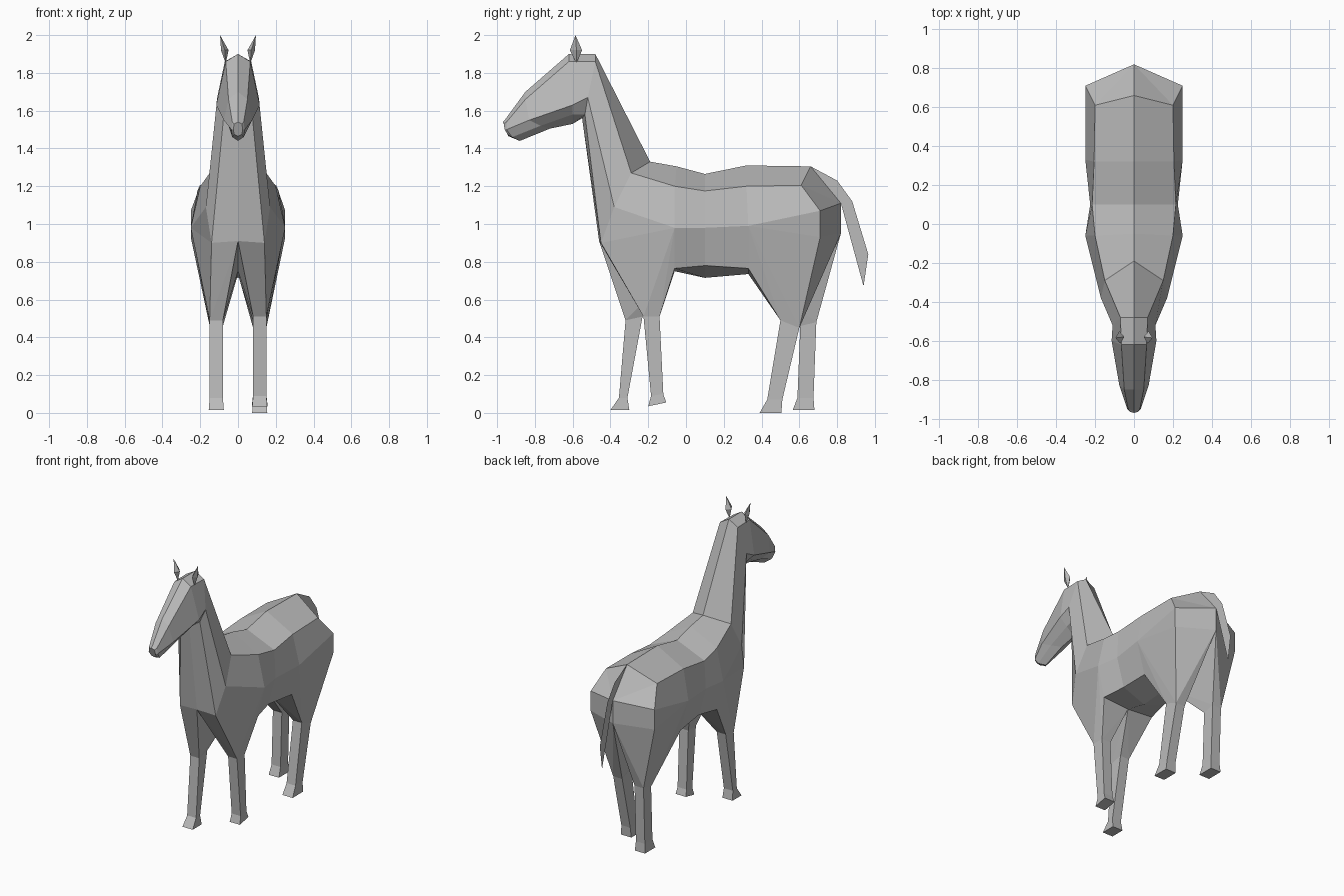
import bpy
import bmesh
from mathutils import Vector

default = bpy.data.objects.get("Cube")
if default:
    bpy.data.objects.remove(default, do_unlink=True)

# One plain grey coat
COAT = (0.5, 0.5, 0.5, 1.0)
coat = bpy.data.materials.new("grey_coat")
coat.use_nodes = True
coat.diffuse_color = COAT
coat.node_tree.nodes["Principled BSDF"].inputs["Base Color"].default_value = COAT


def finish(name, bm):
    """Clean up a bmesh and turn it into a flat shaded object."""
    bmesh.ops.remove_doubles(bm, verts=bm.verts, dist=0.0005)
    bmesh.ops.dissolve_degenerate(bm, edges=bm.edges, dist=0.0005)
    bmesh.ops.recalc_face_normals(bm, faces=bm.faces)
    mesh = bpy.data.meshes.new(name)
    bm.to_mesh(mesh)
    bm.free()
    mesh.materials.append(coat)
    obj = bpy.data.objects.new(name, mesh)
    bpy.context.collection.objects.link(obj)
    return obj


def bridge(bm, loops):
    """Join consecutive closed loops of vertices with quads."""
    for first, second in zip(loops, loops[1:]):
        count = len(first)
        for i in range(count):
            j = (i + 1) % count
            bm.faces.new((first[i], first[j], second[j], second[i]))


def mirrored_ring(half):
    """Half outline from top centre to bottom centre, completed on the other side."""
    other = [(-x, y, z) for x, y, z in half[-2:0:-1]]
    return list(half) + other


def loft(name, halves, cap_last=False):
    bm = bmesh.new()
    loops = [[bm.verts.new(p) for p in mirrored_ring(h)] for h in halves]
    bridge(bm, loops)
    if cap_last:
        bm.faces.new(loops[-1])
    return finish(name, bm)


def hull(name, points):
    bm = bmesh.new()
    verts = [bm.verts.new(p) for p in points]
    result = bmesh.ops.convex_hull(bm, input=verts)
    loose = [v for v in result["geom_interior"] if isinstance(v, bmesh.types.BMVert)]
    bmesh.ops.delete(bm, geom=loose, context="VERTS")
    return finish(name, bm)


# Half outlines: crest, upper side, widest side, lower side, underside
shoulder = [(0, -.19, 1.33), (.15, -.29, 1.27), (.17, -.38, 1.09),
            (.14, -.45, .90), (0, -.46, .91)]
girth = [(0, -.05, 1.305), (.20, -.06, 1.20), (.25, -.06, .98),
         (.20, -.06, .765), (0, -.06, .75)]
waist = [(0, .10, 1.265), (.215, .10, 1.175), (.225, .10, .98),
         (.17, .10, .78), (0, .10, .715)]
loin = [(0, .32, 1.31), (.205, .32, 1.20), (.25, .33, .99),
        (.19, .33, .765), (0, .33, .735)]
croup = [(0, .66, 1.305), (.20, .61, 1.205), (.25, .71, 1.07),
         (.25, .71, .93), (0, .80, .94)]
dock, seat = (0, .82, 1.11), (0, .82, .95)
rump = [dock, dock, dock, seat, seat]
loft("body", [shoulder, girth, waist, loin, croup, rump])

# Neck and head
throat = [(0, -.48, 1.90), (.07, -.48, 1.86), (.11, -.52, 1.67),
          (.075, -.535, 1.58), (0, -.55, 1.56)]
brow = [(0, -.62, 1.90), (.065, -.62, 1.86), (.115, -.60, 1.63),
        (.06, -.60, 1.58), (0, -.60, 1.53)]
bridge_of_nose = [(0, -.85, 1.70), (.05, -.85, 1.66), (.075, -.83, 1.55),
                  (.05, -.77, 1.52), (0, -.72, 1.505)]
muzzle = [(0, -.96, 1.55), (.03, -.95, 1.54), (.035, -.95, 1.50),
          (.03, -.92, 1.46), (0, -.88, 1.44)]
nose_tip = [(0, -.97, 1.54), (.02, -.965, 1.53), (.025, -.96, 1.50),
            (.02, -.945, 1.475), (0, -.94, 1.465)]
loft("neck", [shoulder, throat])
loft("head", [throat, brow, bridge_of_nose, muzzle, nose_tip], cap_last=True)

# Ears: slim leaf shapes
for side, label in ((1, "left"), (-1, "right")):
    leaf = [(.065, -.58, 1.85), (.05, -.58, 1.92), (.09, -.58, 1.92),
            (.07, -.615, 1.92), (.075, -.55, 1.92), (.095, -.585, 2.0)]
    hull(label + "_ear", [(side * x, y, z) for x, y, z in leaf])

# Tail: a flat blade along the centre line
bm = bmesh.new()
outline = [(.66, 1.305), (.80, 1.23), (.88, 1.12), (.965, .84), (.94, .67), (.82, 1.11)]
bm.faces.new([bm.verts.new((0, y, z)) for y, z in outline])
bmesh.ops.triangulate(bm, faces=bm.faces)
finish("tail", bm)

# Legs: square shanks with a flared hoof, joined to the body by tapered thighs
INNER, OUTER = .08, .15


def leg(name, side, levels, anchors):
    """Levels are (front y, front z, back y, back z, flare), from the top down."""
    bm = bmesh.new()
    rings = []
    for front, front_z, back, back_z, flare in levels:
        a, b = side * (INNER - flare), side * (OUTER + flare)
        rings.append([(a, front, front_z), (b, front, front_z),
                      (b, back, back_z), (a, back, back_z)])
    loops = [[bm.verts.new(p) for p in ring] for ring in rings]
    bridge(bm, loops)
    bm.faces.new(loops[-1])
    finish(name, bm)
    hull(name + "_thigh", rings[0] + [(side * x, y, z) for x, y, z in anchors])


fore_anchors = [shoulder[2], shoulder[3], shoulder[4], girth[2], girth[3], girth[4]]
hind_anchors = [loin[2], loin[3], loin[4], croup[2], croup[3], seat]

leg("left_front_leg", 1, [(-.225, .51, -.14, .51, 0), (-.185, .09, -.12, .10, 0),
                          (-.20, .035, -.105, .055, .005)], fore_anchors)
leg("right_front_leg", -1, [(-.32, .49, -.23, .51, 0), (-.355, .08, -.31, .08, 0),
                            (-.40, .015, -.30, .015, .005)], fore_anchors)
leg("left_hind_leg", 1, [(.50, .49, .60, .45, 0), (.43, .07, .51, .07, 0),
                         (.39, 0, .505, 0, .005)], hind_anchors)
leg("right_hind_leg", -1, [(.605, .46, .69, .48, 0), (.59, .08, .675, .08, 0),
                           (.565, .015, .68, .015, .005)], hind_anchors)
